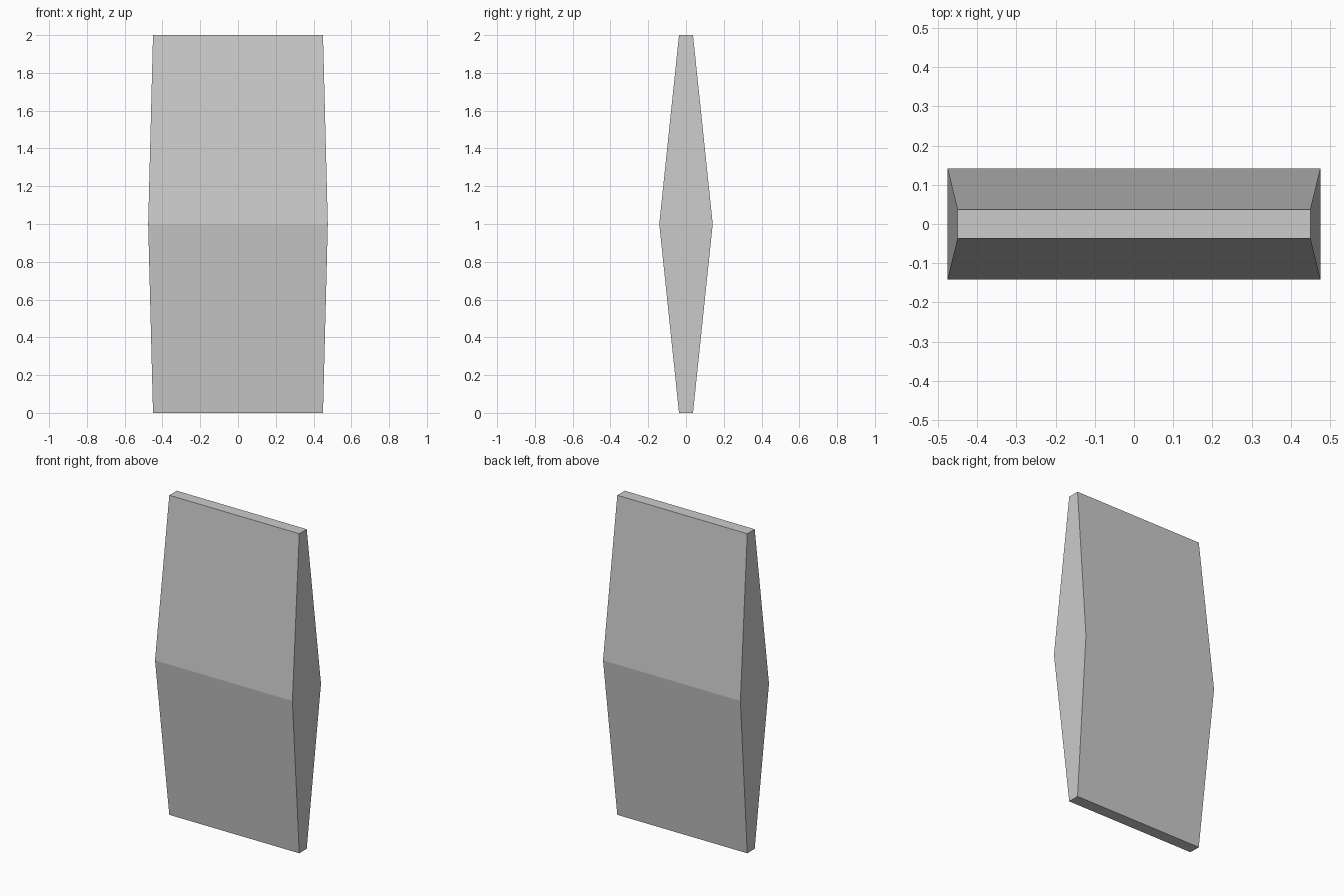
import bpy, bmesh

if "Cube" in bpy.data.objects:
    bpy.data.objects.remove(bpy.data.objects["Cube"])

# Rectangular sections from bottom to top: (z, half width, half depth)
sections = [(0.0, 0.45, 0.037), (1.0, 0.4755, 0.1415), (2.0, 0.45, 0.037)]

bm = bmesh.new()
rings = [[bm.verts.new((sx * hx, sy * hy, z))
          for sx, sy in ((-1, -1), (1, -1), (1, 1), (-1, 1))]
         for z, hx, hy in sections]

# Sloped sides between neighbouring sections
for low, high in zip(rings, rings[1:]):
    for i in range(4):
        j = (i + 1) % 4
        bm.faces.new((low[i], low[j], high[j], high[i]))

# End caps
bm.faces.new(rings[0][::-1])
bm.faces.new(rings[-1])
bmesh.ops.recalc_face_normals(bm, faces=bm.faces)

# Tapered slab with a ridge at mid height
mesh = bpy.data.meshes.new("tapered_slab")
bm.to_mesh(mesh)
bm.free()
slab = bpy.data.objects.new("tapered_slab", mesh)
bpy.context.collection.objects.link(slab)
